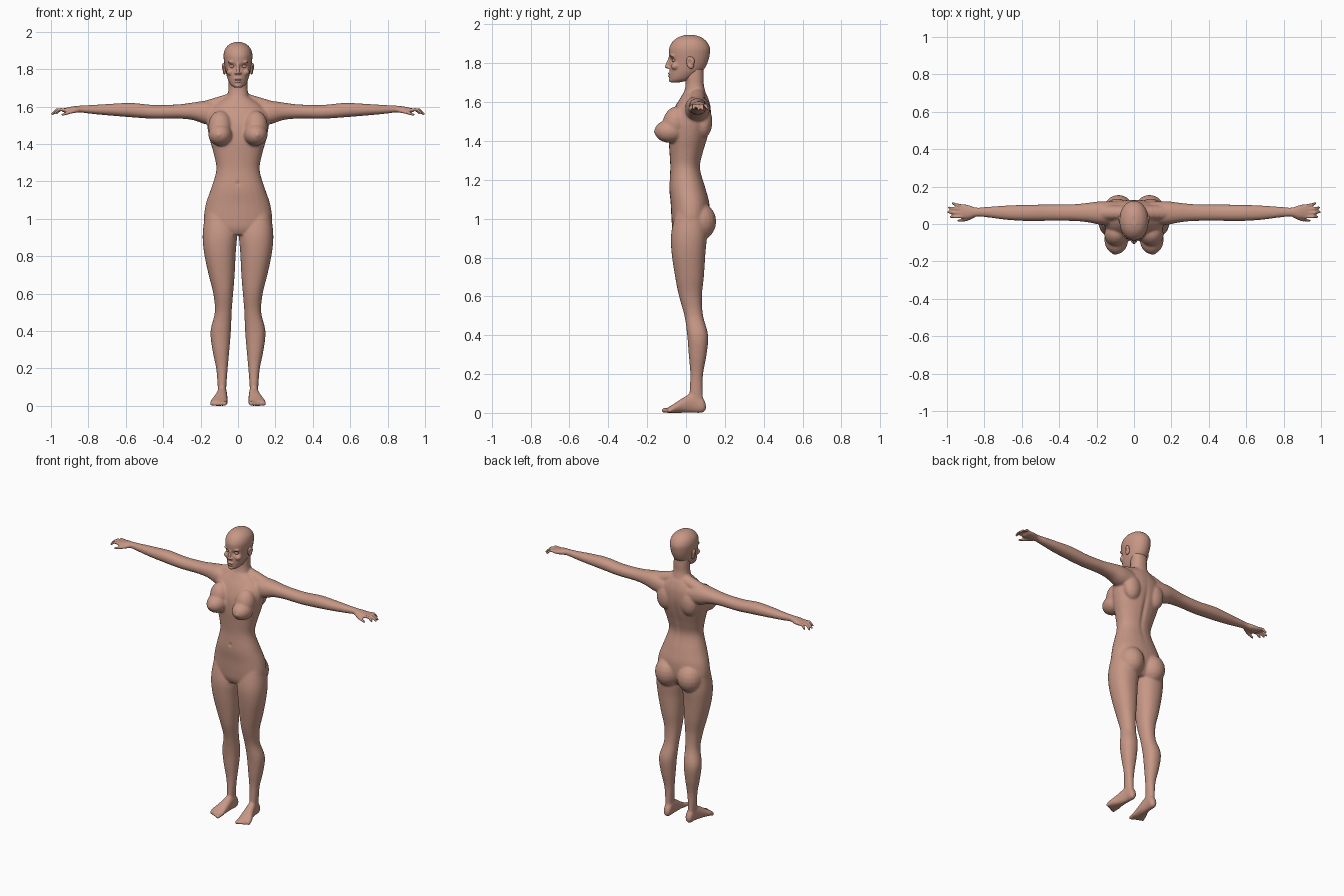
import bpy, bmesh, math
from mathutils import Vector, Matrix

if "Cube" in bpy.data.objects:
    bpy.data.objects.remove(bpy.data.objects["Cube"])

skin = bpy.data.materials.new("warm_skin")
skin.diffuse_color = (0.57, 0.31, 0.235, 1)
skin.use_nodes = True
skin.node_tree.nodes["Principled BSDF"].inputs["Base Color"].default_value = skin.diffuse_color


class Parts:
    """Collects closed shells before they are fused."""
    def __init__(self):
        self.verts, self.faces = [], []

    def add_rings(self, rings):
        base, n = len(self.verts), len(rings[0])
        for r in rings:
            self.verts.extend(r)
        for i in range(len(rings) - 1):
            a, b = base + i * n, base + (i + 1) * n
            self.faces.extend((a + k, a + (k + 1) % n, b + (k + 1) % n, b + k) for k in range(n))
        self.faces.append(tuple(range(base + n - 1, base - 1, -1)))
        last = base + (len(rings) - 1) * n
        self.faces.append(tuple(range(last, last + n)))


def spline(st, sub=4):
    """Smooth the stations of a loft with a Catmull-Rom curve."""
    out = []
    for i in range(len(st) - 1):
        p0, p1, p2, p3 = (st[max(i - 1, 0)], st[i], st[i + 1], st[min(i + 2, len(st) - 1)])
        for k in range(sub):
            t = k / sub
            out.append([0.5 * (2 * b + (c - a) * t + (2 * a - 5 * b + 4 * c - d) * t * t
                               + (3 * b - a - 3 * c + d) * t ** 3)
                        for a, b, c, d in zip(p0, p1, p2, p3)])
    return out + [list(st[-1])]


def loft(parts, axis, stations, side=1, power=2.2, n=28):
    """Closed skin through rounded sections (position, a0, a1, b0, b1)."""
    rings = []
    for t, a0, a1, b0, b1 in spline(stations):
        ring = []
        for k in range(n):
            ang = 2 * math.pi * k / n
            c, s = math.cos(ang), math.sin(ang)
            a = (a0 + a1) / 2 + (a1 - a0) / 2 * math.copysign(abs(c) ** (2 / power), c)
            b = (b0 + b1) / 2 + (b1 - b0) / 2 * math.copysign(abs(s) ** (2 / power), s)
            x, y, z = {"x": (t, a, b), "y": (a, t, b), "z": (a, b, t)}[axis]
            ring.append((x * side, y, z))
        rings.append(ring)
    parts.add_rings(rings)


def ball(parts, c, r, side=1, tilt=0, n=20):
    turn, mid = Matrix.Rotation(tilt, 3, "X"), Vector((c[0] * side, c[1], c[2]))
    rings = []
    for i in range(n // 2 + 1):
        lat = -1.5 + 3.0 * i / (n // 2)
        rings.append([tuple(mid + turn @ Vector((
            r[0] * math.cos(lat) * math.cos(2 * math.pi * k / n),
            r[1] * math.cos(lat) * math.sin(2 * math.pi * k / n),
            r[2] * math.sin(lat)))) for k in range(n)])
    parts.add_rings(rings)


def chain(parts, pts, r0, r1, side=1, steps=6):
    """Tapering limb made of overlapping balls along a path."""
    total = steps * (len(pts) - 1)
    for i in range(total + 1):
        j = min(i // steps, len(pts) - 2)
        p = Vector(pts[j]).lerp(Vector(pts[j + 1]), (i - j * steps) / steps)
        r = r0 + (r1 - r0) * i / total
        ball(parts, p, (r, r, r), side, 0, 10)


def fuse(name, parts, voxel, passes, fine=lambda c: False):
    """Melt overlapping parts into one smooth skin; fine() marks less smoothed areas."""
    me = bpy.data.meshes.new(name)
    me.from_pydata(parts.verts, [], parts.faces)
    bm = bmesh.new()
    bm.from_mesh(me)
    bmesh.ops.recalc_face_normals(bm, faces=bm.faces)
    bm.to_mesh(me)
    bm.free()
    ob = bpy.data.objects.new(name, me)
    bpy.context.collection.objects.link(ob)
    bpy.context.view_layer.objects.active = ob
    ob.select_set(True)
    rm = ob.modifiers.new("melt", "REMESH")
    rm.mode, rm.voxel_size = "VOXEL", voxel
    bpy.ops.object.modifier_apply(modifier="melt")
    vg = ob.vertex_groups.new(name="soft")
    small = [v.index for v in ob.data.vertices if fine(v.co)]
    vg.add(list(range(len(ob.data.vertices))), 1.0, "REPLACE")
    if small:
        vg.add(small, 0.2, "REPLACE")
    sm = ob.modifiers.new("soften", "SMOOTH")
    sm.factor, sm.iterations, sm.vertex_group = 0.5, passes, "soft"
    bpy.ops.object.modifier_apply(modifier="soften")
    ob.data.materials.clear()
    ob.data.materials.append(skin)
    ob.data.shade_smooth()
    ob.select_set(False)
    return ob


def push(ob, c, r, d):
    """Press or pull a soft dent around a point."""
    d = Vector(d)
    for v in ob.data.vertices:
        x, y, z = v.co
        if abs(z - c[2]) < 2.5 * r[2] and abs(x - c[0]) < 2.5 * r[0]:
            e = ((x - c[0]) / r[0]) ** 2 + ((y - c[1]) / r[1]) ** 2 + ((z - c[2]) / r[2]) ** 2
            v.co += d * math.exp(-e)


def sym(rows):
    return [(z, -w, w, f, b) for z, w, f, b in rows]


# Torso and neck: height, half width, front, back
body = Parts()
loft(body, "z", sym([
    (0.915, .09, -.055, .08), (0.95, .16, -.070, .105), (1.00, .182, -.075, .12),
    (1.08, .172, -.079, .12), (1.16, .145, -.086, .10), (1.26, .116, -.081, .073),
    (1.34, .128, -.085, .088), (1.42, .15, -.09, .112), (1.50, .165, -.085, .128),
    (1.57, .160, -.06, .128), (1.62, .11, -.03, .115), (1.65, .06, -.012, .10)]))
loft(body, "z", sym([(1.56, .08, -.03, .11), (1.63, .062, -.015, .105), (1.69, .052, -.002, .092),
                     (1.73, .051, -.005, .092), (1.78, .05, 0, .09)]))

for s in (1, -1):
    # Bust, shoulder blades, buttocks, shoulder slope
    ball(body, (.095, -.083, 1.45), (.064, .08, .06), s)
    ball(body, (.095, -.055, 1.495), (.064, .065, .085), s, -.25)
    ball(body, (.09, .09, 1.50), (.06, .046, .085), s)
    ball(body, (.083, .066, .985), (.084, .09, .098), s)
    chain(body, [(.035, .06, 1.635), (.19, .06, 1.582)], .04, .046, s)
    # Leg: height, inner, outer, front, back
    loft(body, "z", [
        (1.03, .03, .175, -.055, .10), (.92, .006, .189, -.077, .108), (.82, .012, .182, -.074, .10),
        (.70, .018, .157, -.056, .092), (.60, .026, .132, -.036, .082), (.50, .034, .124, -.008, .088),
        (.40, .038, .147, .006, .114), (.30, .046, .137, .014, .106), (.20, .055, .117, .022, .088),
        (.11, .062, .109, .018, .086), (.04, .064, .105, .015, .09)], s)
    # Foot along its length, then toes
    loft(body, "y", [
        (.102, .07, .095, .015, .045), (.085, .058, .106, .001, .08), (.04, .058, .110, 0, .105),
        (-.015, .056, .126, 0, .078), (-.06, .056, .146, 0, .048), (-.095, .06, .146, 0, .027)], s)
    for i in range(5):
        x, tip, r = .071 + .0175 * i, -.114 + .008 * i, .0125 - .001 * i
        chain(body, [(x - .004, -.07, .018), (x, tip, r)], r, r, s, 5)
    # Arm and palm along the reach: front, back, bottom, top
    loft(body, "x", [
        (.09, 0, .12, 1.50, 1.615), (.17, -.005, .122, 1.505, 1.63), (.24, .008, .114, 1.528, 1.622),
        (.32, .016, .106, 1.536, 1.612), (.45, .017, .104, 1.535, 1.609), (.57, .016, .103, 1.543, 1.62),
        (.68, .022, .099, 1.552, 1.615), (.78, .035, .092, 1.561, 1.609), (.84, .04, .088, 1.568, 1.606),
        (.88, .03, .100, 1.566, 1.602), (.915, .028, .106, 1.566, 1.595), (.935, .033, .104, 1.57, 1.59)], s)
    # Fingers and thumb
    for y0, y1, mx, ex, ez in ((.096, .110, .95, .968, 1.566), (.078, .088, .965, .990, 1.561),
                               (.058, .064, .967, .9925, 1.562), (.038, .038, .957, .980, 1.566)):
        chain(body, [(.91, y0, 1.582), (mx, (y0 + y1) / 2, 1.585), (ex, y1, ez)], .0095, .0075, s)
    chain(body, [(.86, .042, 1.58), (.90, .023, 1.57), (.938, .018, 1.557)], .013, .0075, s)

figure = fuse("body", body, .006, 10,
              lambda c: abs(c.x) > .87 or (c.z < .05 and c.y < -.06))
push(figure, (0, -.083, 1.19), (.009, .05, .011), (0, .006, 0))      # navel
push(figure, (0, .10, 1.38), (.014, .05, .16), (0, -.008, 0))        # spine groove
for s in (1, -1):
    push(figure, (.105 * s, -.163, 1.447), (.01, .02, .01), (0, -.005, 0))

# Head: height, half width, front, back
head = Parts()
loft(head, "z", sym([
    (1.702, .020, -.078, -.03), (1.715, .038, -.084, .02), (1.74, .052, -.085, .06),
    (1.77, .062, -.085, .094), (1.81, .070, -.084, .114), (1.85, .076, -.088, .123),
    (1.88, .077, -.086, .123), (1.91, .068, -.07, .108), (1.933, .046, -.042, .08),
    (1.945, .018, -.008, .045)]), power=2.1)
# Nose bridge, lips and chin
chain(head, [(0, -.083, 1.83), (0, -.1, 1.782)], .008, .0095)
ball(head, (0, -.084, 1.7465), (.022, .011, .0065))
ball(head, (0, -.083, 1.734), (.019, .011, .007))
ball(head, (0, -.074, 1.713), (.02, .015, .012))
for s in (1, -1):
    ball(head, (.011, -.089, 1.778), (.008, .010, .007), s)          # nostril wing
    ball(head, (.04, -.055, 1.785), (.022, .022, .02), s)            # cheekbone
    ball(head, (.030, -.069, 1.838), (.026, .014, .008), s)          # brow
skull = fuse("head", head, .004, 4)
for s in (1, -1):
    push(skull, (.032 * s, -.078, 1.815), (.018, .03, .012), (0, .012, 0))
push(skull, (0, -.095, 1.7405), (.02, .03, .003), (0, .004, 0))      # mouth line

# Eyes and ears
for s, tag in ((1, "left"), (-1, "right")):
    eye = Parts()
    ball(eye, (.031, -.060, 1.815), (.015, .0135, .010), s)
    fuse("eye_" + tag, eye, .003, 1)
    ear = Parts()
    ball(ear, (.073, .022, 1.803), (.010, .020, .033), s, .2)
    ball(ear, (.078, .026, 1.812), (.009, .019, .022), s, .2)
    lobe = fuse("ear_" + tag, ear, .003, 3)
    push(lobe, (.088 * s, .018, 1.806), (.02, .009, .014), (-.009 * s, 0, 0))
